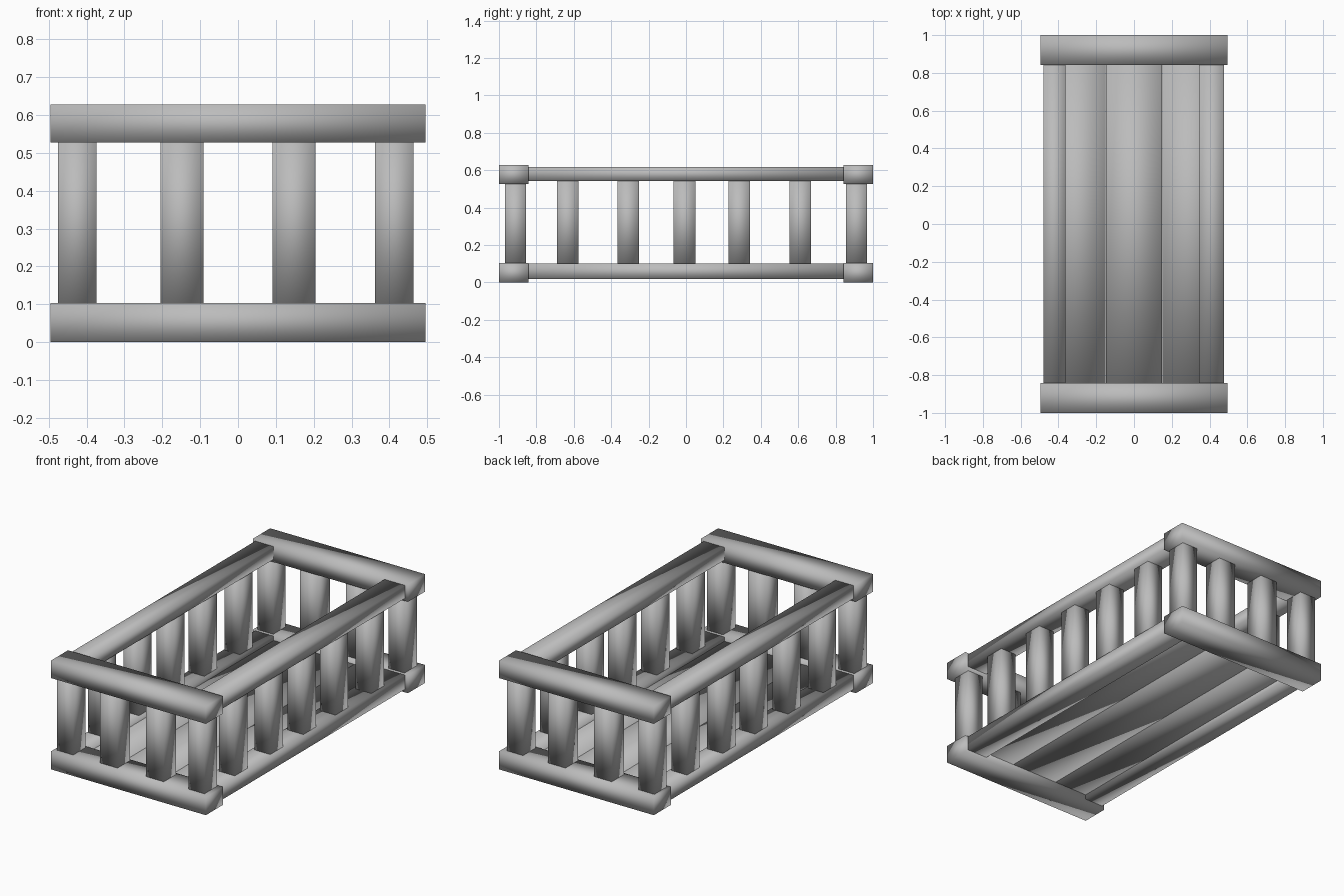
import bpy

cube = bpy.data.objects.get("Cube")
if cube:
    bpy.data.objects.remove(cube, do_unlink=True)

wood = bpy.data.materials.new("plain_grey")
wood.use_nodes = True
grey = (0.5, 0.5, 0.5, 1)
wood.diffuse_color = grey
wood.node_tree.nodes["Principled BSDF"].inputs["Base Color"].default_value = grey


def beam(name, x, y, z):
    """Softly shaded box spanning the given (low, high) ranges."""
    corners = [(a, b, c) for a in x for b in y for c in z]
    faces = [(0, 1, 3, 2), (4, 6, 7, 5), (0, 4, 5, 1),
             (2, 3, 7, 6), (0, 2, 6, 4), (1, 5, 7, 3)]
    mesh = bpy.data.meshes.new(name)
    mesh.from_pydata(corners, [], faces)
    mesh.materials.append(wood)
    mesh.shade_smooth()
    obj = bpy.data.objects.new(name, mesh)
    bpy.context.collection.objects.link(obj)
    return obj


def around(centre, width):
    return (centre - width / 2, centre + width / 2)


LEFT_X, RIGHT_X = (0.345, 0.477), (-0.48, -0.363)
END_POSTS = [-0.425, -0.148, 0.148, 0.413]
SIDE_POSTS = [-0.633, -0.31, -0.008, 0.285, 0.612]

# Wide rails and uprights across both short ends
for end, sign in (("front", -1), ("back", 1)):
    span = sorted((sign * 0.843, sign))
    beam(f"{end}_lower_rail", (-0.495, 0.495), span, (0, 0.103))
    beam(f"{end}_upper_rail", (-0.495, 0.495), span, (0.527, 0.627))
    for i, x in enumerate(END_POSTS):
        width = 0.113 if i in (1, 2) else 0.102
        beam(f"{end}_post_{i + 1}", around(x, width),
             around(sign * 0.912, 0.113), (0.09, 0.54))

# Slim rails and uprights along both long sides
for side, span, post_x in (("left", LEFT_X, END_POSTS[3]),
                           ("right", RIGHT_X, END_POSTS[0])):
    beam(f"{side}_lower_rail", span, (-0.86, 0.86), (0.018, 0.1))
    beam(f"{side}_upper_rail", span, (-0.86, 0.86), (0.543, 0.617))
    for i, y in enumerate(SIDE_POSTS):
        beam(f"{side}_post_{i + 1}", around(post_x, 0.1),
             around(y, 0.115), (0.09, 0.555))

# Floor planks with hairline seams
for i in range(3):
    beam(f"floor_plank_{i + 1}", around((i - 1) * 0.3, 0.297),
         (-0.88, 0.88), (0.045, 0.075))
